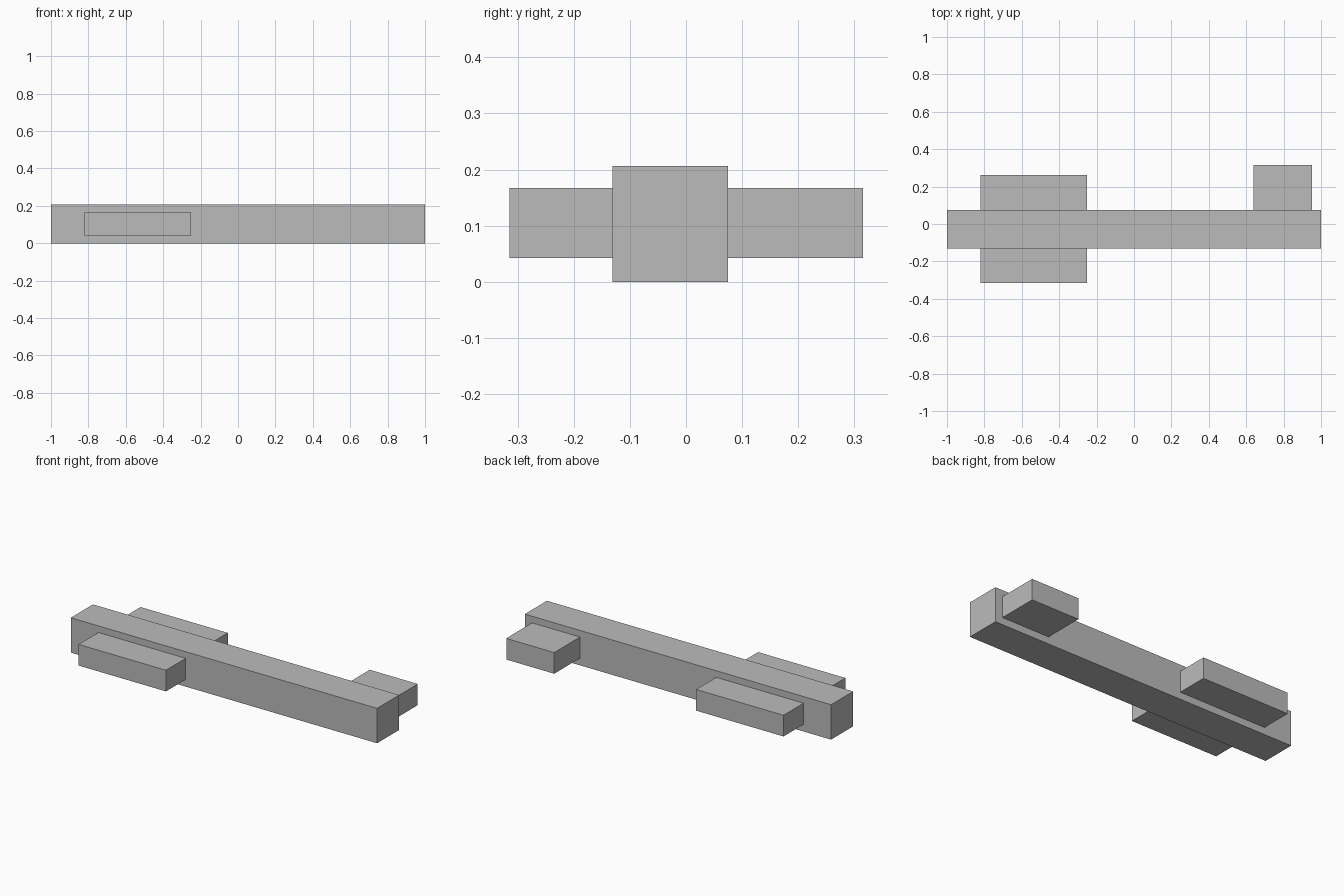
import bpy

cube = bpy.data.objects.get("Cube")
if cube:
    bpy.data.objects.remove(cube, do_unlink=True)

# Single plain grey material
grey = bpy.data.materials.new("plain_grey")
grey.use_nodes = True
colour = (0.5, 0.5, 0.5, 1.0)
grey.diffuse_color = colour
grey.node_tree.nodes["Principled BSDF"].inputs["Base Color"].default_value = colour


def box(name, x, y, z):
    """Add a box spanning the given (low, high) ranges."""
    spans = (x, y, z)
    bpy.ops.mesh.primitive_cube_add(size=1, location=[(a + b) / 2 for a, b in spans])
    obj = bpy.context.object
    obj.name = name
    obj.scale = [b - a for a, b in spans]
    bpy.ops.object.transform_apply(location=False, rotation=False, scale=True)
    obj.data.materials.append(grey)
    return obj


BEAM_FRONT, BEAM_BACK = -0.131, 0.075
BLOCK_Z = (0.042, 0.167)
PAIR_X = (-0.82, -0.25)

# Long square beam
box("main_beam", (-1, 1), (BEAM_FRONT, BEAM_BACK), (0, 0.206))

# Pair of side blocks near the right end
box("front_side_block", PAIR_X, (-0.315, BEAM_FRONT), BLOCK_Z)
box("back_side_block", PAIR_X, (BEAM_BACK, 0.262), BLOCK_Z)

# Short block behind the left end
box("back_end_block", (0.64, 0.953), (BEAM_BACK, 0.315), BLOCK_Z)
